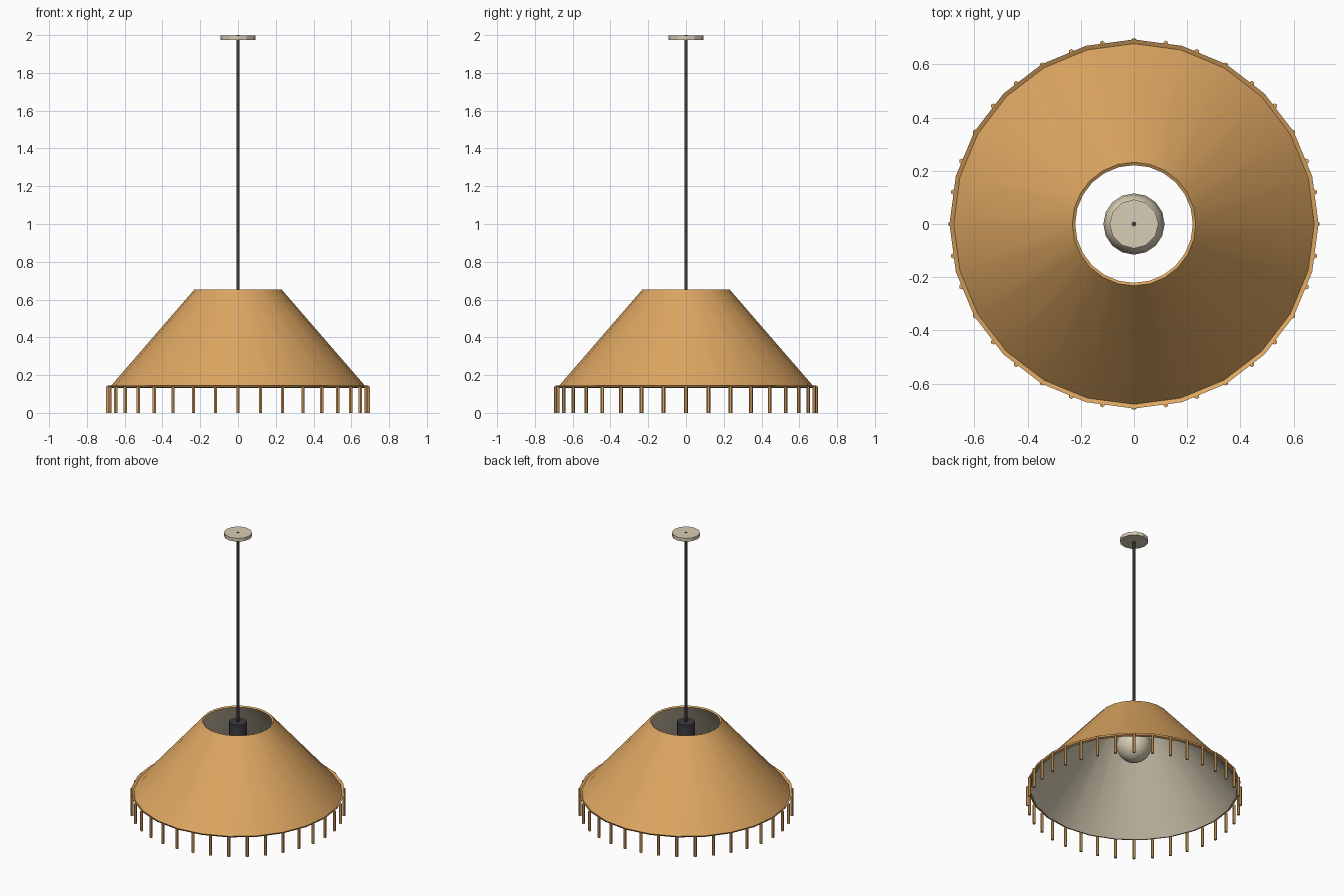
import bpy, bmesh, math

if "Cube" in bpy.data.objects:
    bpy.data.objects.remove(bpy.data.objects["Cube"])


def material(name, rgb):
    m = bpy.data.materials.new(name)
    m.diffuse_color = (*rgb, 1)
    m.use_nodes = True
    m.node_tree.nodes["Principled BSDF"].inputs["Base Color"].default_value = m.diffuse_color
    return m


AMBER = material("amber_fabric", (0.72, 0.38, 0.12))
CREAM = material("cream", (0.68, 0.61, 0.46))
DARK = material("dark_metal", (0.045, 0.045, 0.05))


def finish(obj, name, mat, smooth_angle=None):
    obj.name = name
    obj.data.materials.append(mat)
    if smooth_angle:
        bpy.ops.object.shade_smooth_by_angle(angle=math.radians(smooth_angle))
    return obj


def cylinder(name, radius, z0, z1, sides, mat, smooth_angle=None):
    bpy.ops.mesh.primitive_cylinder_add(vertices=sides, radius=radius, depth=z1 - z0,
                                        location=(0, 0, (z0 + z1) / 2))
    return finish(bpy.context.object, name, mat, smooth_angle)


# Shade: closed wall profile (radius, height) revolved; the lining faces are cream
SIDES = 24
profile = [(0.232, 0.652), (0.677, 0.138), (0.693, 0.146), (0.688, 0.136),
           (0.672, 0.131), (0.221, 0.645)]
LINING = 4
bm = bmesh.new()
rings = []
for i in range(SIDES):
    a = math.tau * i / SIDES
    rings.append([bm.verts.new((r * math.cos(a), r * math.sin(a), z)) for r, z in profile])
for i in range(SIDES):
    here, there = rings[i], rings[(i + 1) % SIDES]
    for j in range(len(profile)):
        k = (j + 1) % len(profile)
        face = bm.faces.new((here[j], here[k], there[k], there[j]))
        face.material_index = 1 if j == LINING else 0
bmesh.ops.recalc_face_normals(bm, faces=bm.faces)
mesh = bpy.data.meshes.new("shade")
bm.to_mesh(mesh)
bm.free()
shade = bpy.data.objects.new("shade", mesh)
bpy.context.collection.objects.link(shade)
bpy.context.view_layer.objects.active = shade
shade.select_set(True)
finish(shade, "shade", AMBER, 30)
mesh.materials.append(CREAM)

# Fringe: 36 hanging strands in one object
bm = bmesh.new()
for i in range(36):
    a = math.tau * i / 36
    new = bmesh.ops.create_cone(bm, cap_ends=True, segments=6, radius1=0.01,
                                radius2=0.01, depth=0.14)["verts"]
    bmesh.ops.translate(bm, verts=new, vec=(0.689 * math.cos(a), 0.689 * math.sin(a), 0.07))
mesh = bpy.data.meshes.new("fringe")
bm.to_mesh(mesh)
bm.free()
fringe = bpy.data.objects.new("fringe", mesh)
bpy.context.collection.objects.link(fringe)
finish(fringe, "fringe", AMBER)

# Ceiling mount, cord and bulb socket
cylinder("ceiling_mount", 0.092, 1.975, 1.999, 12, CREAM)
cylinder("cord", 0.009, 0.6, 2.0, 8, DARK, 50)
cylinder("socket", 0.057, 0.53, 0.645, 12, DARK, 40)

# Bulb
bpy.ops.mesh.primitive_uv_sphere_add(segments=16, ring_count=10, radius=0.115,
                                     location=(0, 0, 0.45))
finish(bpy.context.object, "bulb", CREAM, 60)
